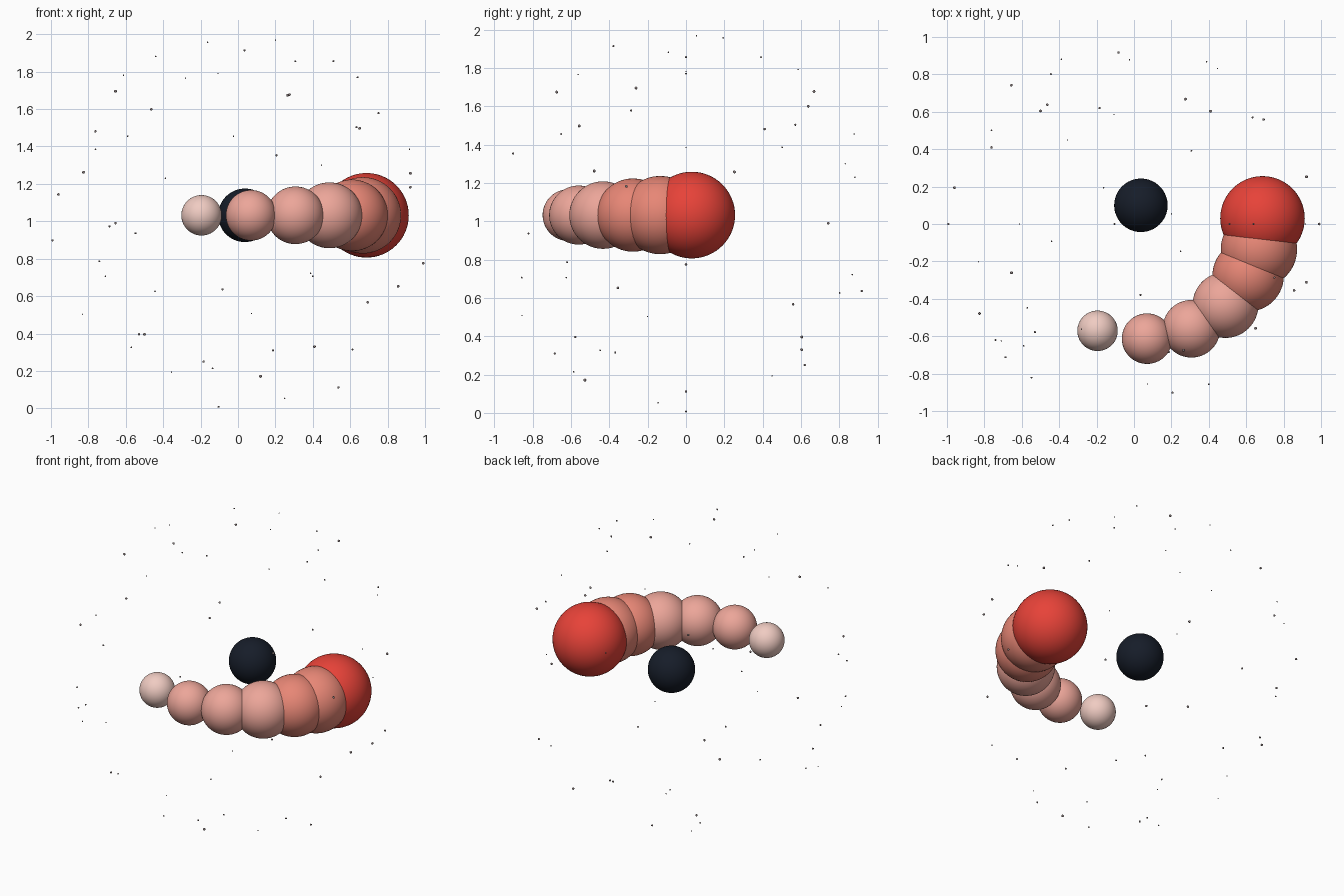
import bpy, math, random
from mathutils import Vector

random.seed(4)


def material(name, rgb):
    m = bpy.data.materials.new(name)
    m.diffuse_color = (*rgb, 1)
    return m


def ball(name, loc, r, mat):
    bpy.ops.mesh.primitive_uv_sphere_add(segments=64, ring_count=32, radius=r, location=loc)
    ob = bpy.context.object
    ob.name = name
    ob.data.materials.append(mat)
    bpy.ops.object.shade_smooth()
    return ob


red = material("red", (0.80, 0.055, 0.04))
salmon = material("salmon", (0.80, 0.24, 0.18))
pink = material("pink", (0.84, 0.38, 0.32))
pale = material("pale", (0.87, 0.60, 0.54))
navy = material("navy", (0.008, 0.012, 0.022))
speck = material("speck", (0.25, 0.2, 0.2))

Z = 1.032

# Dark central body
ball("central_body", (0.037, 0.10, Z), 0.143, navy)

# Main orbiting ball and its shrinking, fading trail
ball("orbiting_ball", (0.687, 0.03, Z), 0.226, red)
trail = [(0.668, -0.135, 0.204, salmon), (0.61, -0.277, 0.191, salmon),
         (0.489, -0.433, 0.176, pink), (0.307, -0.56, 0.154, pink),
         (0.07, -0.613, 0.135, pink), (-0.195, -0.571, 0.108, pale)]
for i, (x, y, r, mat) in enumerate(trail):
    ball(f"trail_ball_{i + 1}", (x, y, Z), r, mat)

# Specks scattered on a unit sphere: x and z given, depth follows from the sphere
back = [(-.163, 1.957), (.2, 1.968), (.307, 1.856), (-.612, 1.781), (-.107, 1.791),
        (.639, 1.77), (.275, 1.677), (-.463, 1.599), (-.762, 1.481), (-.024, 1.455),
        (.634, 1.503), (-.762, 1.385), (.917, 1.385), (.447, 1.30), (-.388, 1.23),
        (.922, 1.257), (-.96, 1.144), (-.655, .99), (.99, .775), (.388, .722),
        (-.444, .626), (-.083, .636), (.693, .567), (-.5, .396), (.409, .33),
        (-.356, .193), (-.184, .25), (.537, .112)]
front = [(.035, 1.914), (-.44, 1.882), (.51, 1.856), (-.28, 1.765), (-.655, 1.695),
         (.265, 1.674), (.751, 1.578), (-.59, 1.455), (.65, 1.497), (.206, 1.353),
         (-.826, 1.262), (.922, 1.182), (-.687, .973), (-.548, .936), (-.992, .898),
         (-.741, .786), (-.709, .706), (.40, .706), (.856, .652), (-.832, .503),
         (.072, .508), (-.53, .396), (-.57, .326), (.187, .31), (.612, .315),
         (-.136, .214), (.12, .171), (.249, .053), (-.104, .008)]
specks = []
for side, points in ((1, back), (-1, front)):
    for x, z in points:
        y = side * math.sqrt(max(0, 0.98 - x * x - (z - 1) ** 2))
        bpy.ops.mesh.primitive_ico_sphere_add(subdivisions=2, radius=random.uniform(.003, .008),
                                              location=(x, y, z))
        bpy.context.object.data.materials.append(speck)
        specks.append(bpy.context.object)

# Join the specks into one object
for ob in specks:
    ob.select_set(True)
bpy.context.view_layer.objects.active = specks[0]
bpy.ops.object.join()
bpy.context.object.name = "star_specks"
bpy.ops.object.shade_smooth()
